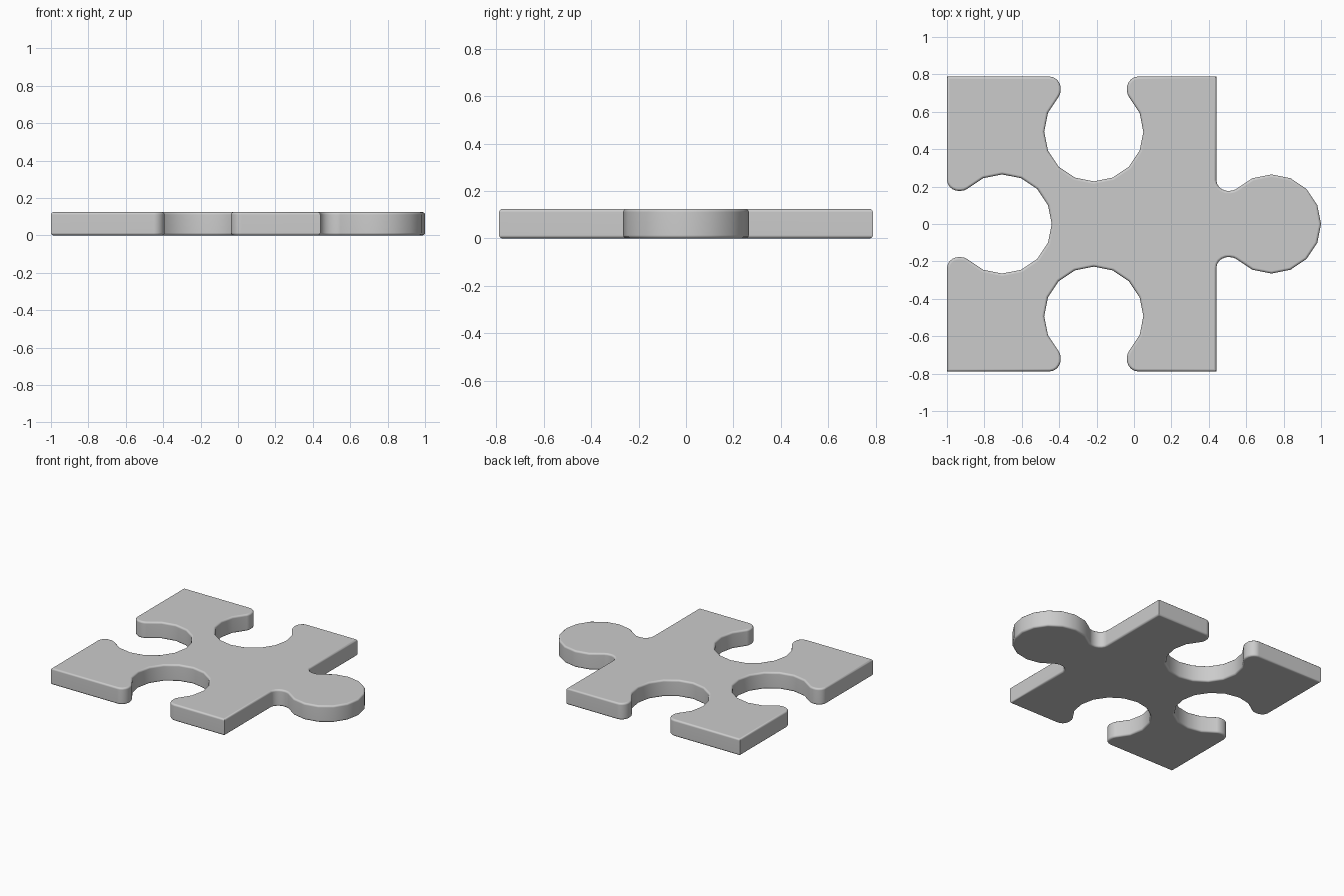
import bpy, bmesh
from math import sin, cos, radians
from mathutils import Vector

if "Cube" in bpy.data.objects:
    bpy.data.objects.remove(bpy.data.objects["Cube"])

R, OFFSET, THICK, RIM = 0.265, 0.295, 0.125, 0.014
X0, X1, Y = -1.0, 0.44, 0.788

# Half of the neck fillet: (distance from knob axis, distance from body edge)
NECK = [(0.235, 0.0), (0.216, 0.004), (0.199, 0.014), (0.186, 0.030),
        (0.178, 0.050), (0.177, 0.072), (0.180, 0.092)]


def knob_profile():
    """Knob outline as (along, out) points, running along the edge."""
    arc = [(R * sin(radians(a * 22.5)), OFFSET + R * cos(radians(a * 22.5)))
           for a in range(-6, 7)]
    return [(-t, d) for t, d in NECK] + arc + NECK[::-1]


def place_knob(origin, along, out):
    o, u, n = Vector(origin), Vector(along), Vector(out)
    return [o + u * t + n * d for t, d in knob_profile()]


# Outline, counter-clockwise: three sockets and one tab
mid_x = -0.215
outline = [Vector((X0, -Y))]
outline += place_knob((mid_x, -Y), (1, 0), (0, 1))     # front socket
outline += [Vector((X1, -Y))]
outline += place_knob((X1, 0), (0, 1), (1, 0))         # right tab
outline += [Vector((X1, Y))]
outline += place_knob((mid_x, Y), (-1, 0), (0, -1))    # back socket
outline += [Vector((X0, Y))]
outline += place_knob((X0, 0), (0, -1), (1, 0))        # left socket

# Extrude the outline into a slab
bm = bmesh.new()
base = bm.faces.new([bm.verts.new((p.x, p.y, 0)) for p in outline])
ext = bmesh.ops.extrude_face_region(bm, geom=[base], use_keep_orig=True)
top = [g for g in ext["geom"] if isinstance(g, bmesh.types.BMVert)]
bmesh.ops.translate(bm, vec=(0, 0, THICK), verts=top)
bmesh.ops.recalc_face_normals(bm, faces=bm.faces)

# Round the top and bottom rims
rims = [e for e in bm.edges if abs(e.verts[0].co.z - e.verts[1].co.z) < 1e-5]
bmesh.ops.bevel(bm, geom=rims, offset=RIM, offset_type='OFFSET', segments=3,
                profile=0.5, affect='EDGES', clamp_overlap=True)

mesh = bpy.data.meshes.new("puzzle_piece")
bm.to_mesh(mesh)
bm.free()
piece = bpy.data.objects.new("puzzle_piece", mesh)
bpy.context.collection.objects.link(piece)

# Smooth shading with sharp corners and flat-looking large faces
bpy.context.view_layer.objects.active = piece
piece.select_set(True)
bpy.ops.object.shade_smooth_by_angle(angle=radians(40))
weighted = piece.modifiers.new("flat_faces", 'WEIGHTED_NORMAL')
weighted.keep_sharp = True
